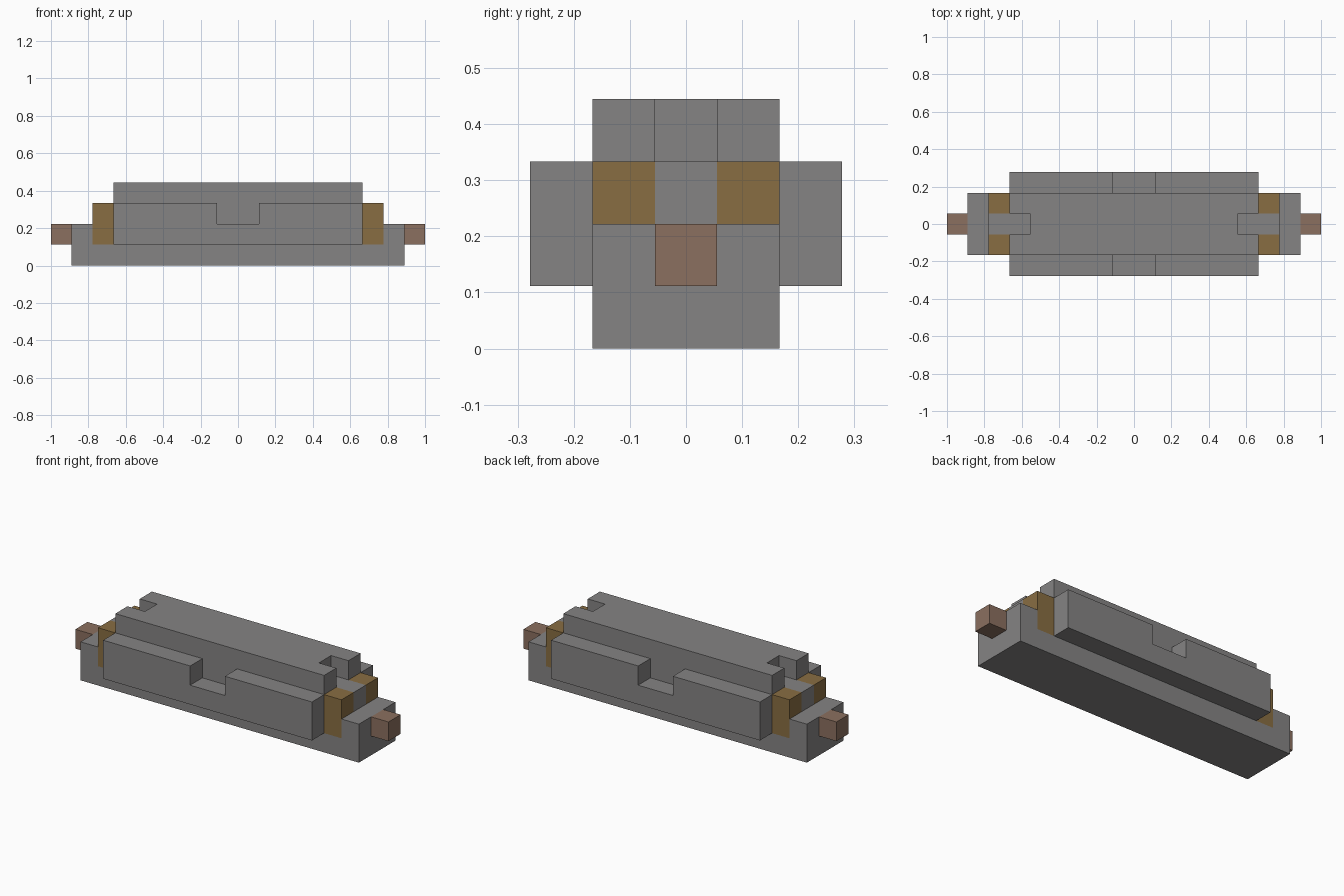
import bpy
from mathutils import Vector

old = bpy.data.objects.get("Cube")
if old:
    bpy.data.objects.remove(old, do_unlink=True)

U = 1 / 9  # one building block


def material(name, rgb):
    mat = bpy.data.materials.new(name)
    mat.use_nodes = True
    mat.diffuse_color = (*rgb, 1)
    mat.node_tree.nodes["Principled BSDF"].inputs["Base Color"].default_value = (*rgb, 1)
    return mat


def box(name, low, high, mat=None):
    """Box between two corners, given in blocks."""
    a, b = Vector(low) * U, Vector(high) * U
    low, high = [Vector(map(f, a, b)) for f in (min, max)]
    bpy.ops.mesh.primitive_cube_add(size=1)
    obj = bpy.context.object
    obj.name = name
    for v in obj.data.vertices:
        v.co = (low + high) / 2 + v.co * (high - low)
    if mat:
        obj.data.materials.append(mat)
    return obj


def cut(target, low, high):
    """Subtract a box from the target."""
    cutter = box("cutter", low, high)
    mod = target.modifiers.new("cut", "BOOLEAN")
    mod.operation = "DIFFERENCE"
    mod.solver = "EXACT"
    mod.object = cutter
    bpy.context.view_layer.objects.active = target
    bpy.ops.object.modifier_apply(modifier=mod.name)
    bpy.data.objects.remove(cutter, do_unlink=True)


grey = material("grey", (0.235, 0.23, 0.23))
gold = material("golden brown", (0.25, 0.155, 0.055))
brown = material("reddish brown", (0.26, 0.162, 0.115))

# Long base and the raised core, whose ends carry a tongue between the posts
base = box("base", (-8, -1.5, 0), (8, 1.5, 2), grey)
core = box("core", (-7, -1.5, 2), (7, 1.5, 4), grey)

for sx, side in ((1, "left"), (-1, "right")):
    # Notch in the top of the core and peg on the end of the base
    cut(core, (5 * sx, -0.5, 3), (8 * sx, 0.5, 5))
    cut(core, (6 * sx, -2, 3), (8 * sx, 2, 5))
    box(f"{side}_peg", (8 * sx, -0.5, 1), (9 * sx, 0.5, 2), brown)
    for sy, end in ((-1, "front"), (1, "back")):
        # Corner posts set into base and core
        cut(core, (6 * sx, 0.5 * sy, 1), (8 * sx, 2 * sy, 5))
        cut(base, (6 * sx, 0.5 * sy, 1), (7 * sx, 2 * sy, 3))
        box(f"{end}_{side}_post", (6 * sx, 0.5 * sy, 1), (7 * sx, 1.5 * sy, 3), gold)

# Side panels with a notch in the middle of the top edge
for sy, end in ((-1, "front"), (1, "back")):
    panel = box(f"{end}_panel", (-6, 1.5 * sy, 1), (6, 2.5 * sy, 3), grey)
    cut(panel, (-1, sy, 2), (1, 3 * sy, 4))
